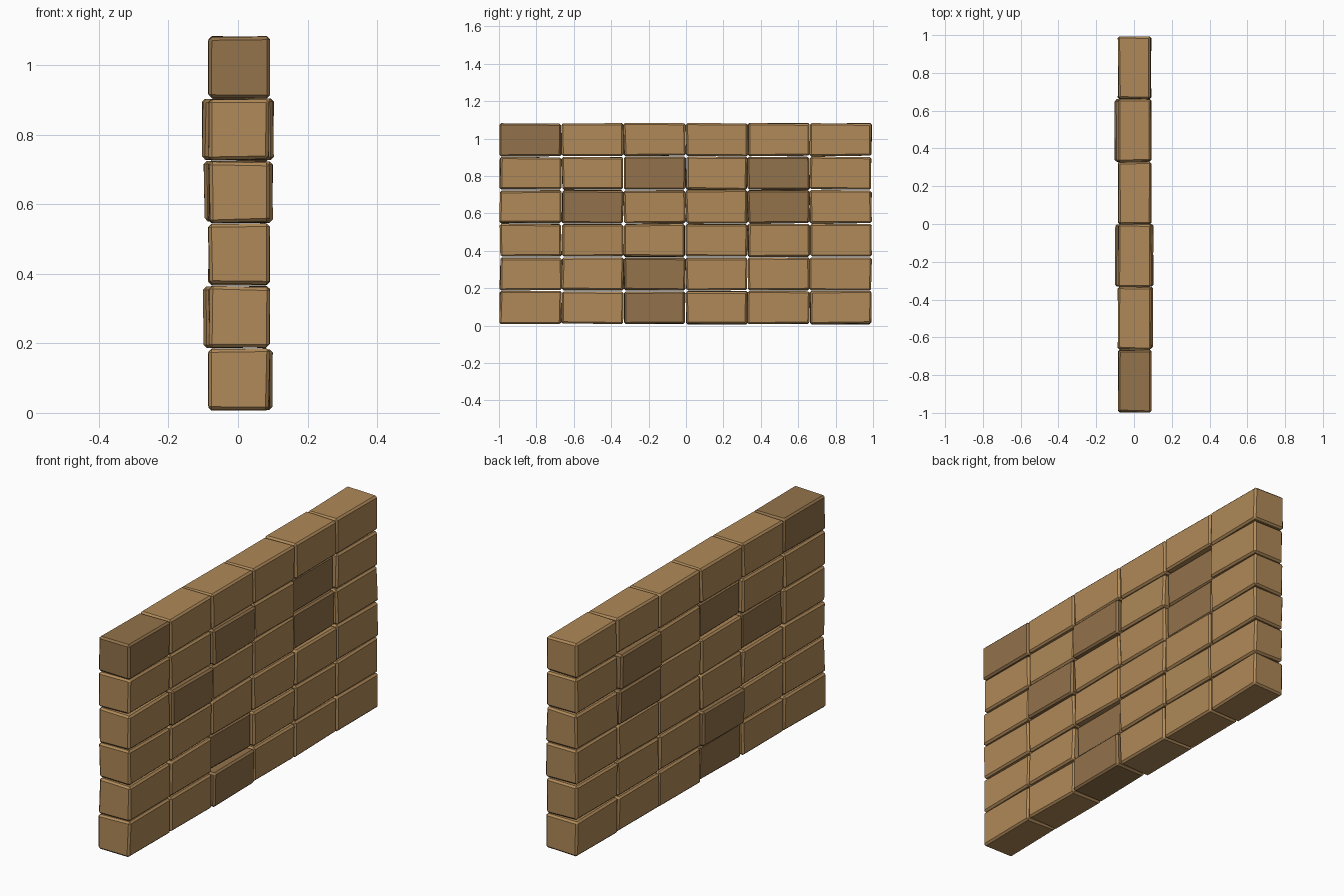
import bpy, bmesh, random
from mathutils import Vector

if "Cube" in bpy.data.objects:
    bpy.data.objects.remove(bpy.data.objects["Cube"])

random.seed(4)
ROWS, COLS = 6, 6
PITCH_Y, PITCH_Z = 0.3315, 0.1795
SIZE = Vector((0.173, 0.328, 0.174))
JITTER = Vector((0.003, 0.004, 0.003))

# dark bricks: (row from the bottom, column from -y) -> sideways shift
DARK = {(0, 2): 0.010, (1, 2): -0.015, (3, 1): 0.009, (3, 4): -0.013,
        (4, 2): 0.013, (4, 4): -0.018, (5, 0): 0.0}


def material(name, color):
    m = bpy.data.materials.new(name)
    m.diffuse_color = (*color, 1)
    m.use_nodes = True
    m.node_tree.nodes["Principled BSDF"].inputs["Base Color"].default_value = m.diffuse_color
    return m


light = material("light_brick", (0.43, 0.25, 0.098))
dark = material("dark_brick", (0.29, 0.17, 0.07))


def brick(row, col):
    """Slightly irregular block with chamfered edges."""
    bm = bmesh.new()
    bmesh.ops.create_cube(bm, size=1)
    centre = Vector((0.003 + DARK.get((row, col), 0),
                     (col - (COLS - 1) / 2) * PITCH_Y - 0.002,
                     0.0965 + row * PITCH_Z))
    for v in bm.verts:
        wobble = Vector([random.uniform(-j, j) for j in JITTER])
        v.co = centre + v.co * SIZE + wobble
    bmesh.ops.bevel(bm, geom=bm.edges[:], offset=0.009, segments=1,
                    affect='EDGES', profile=0.5)
    name = f"brick_row{row + 1}_col{col + 1}"
    mesh = bpy.data.meshes.new(name)
    bm.to_mesh(mesh)
    bm.free()
    mesh.materials.append(dark if (row, col) in DARK else light)
    bpy.context.collection.objects.link(bpy.data.objects.new(name, mesh))


# stacked wall
for r in range(ROWS):
    for c in range(COLS):
        brick(r, c)
